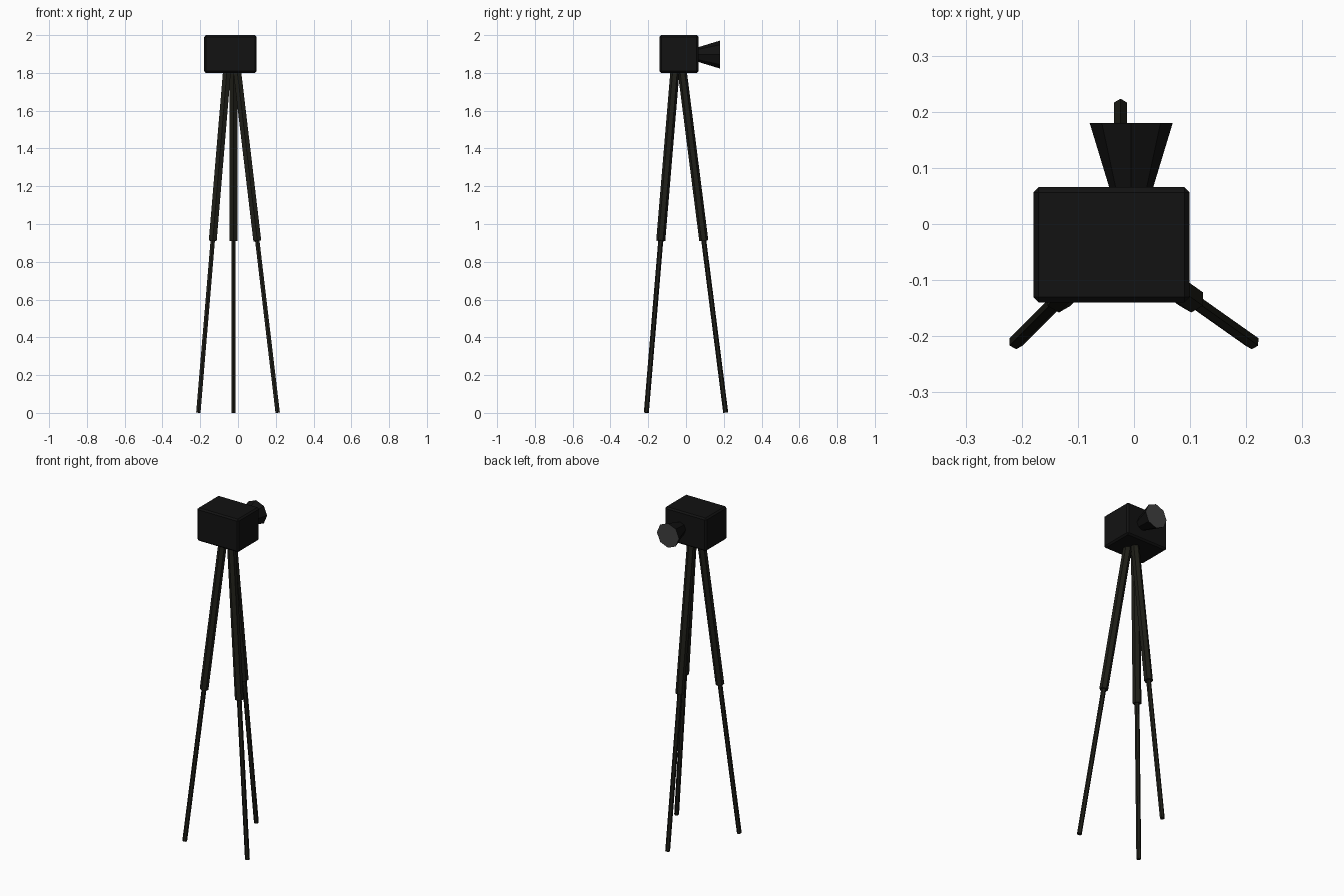
import bpy, math
from mathutils import Vector

if "Cube" in bpy.data.objects:
    bpy.data.objects.remove(bpy.data.objects["Cube"])


def material(name, color):
    m = bpy.data.materials.new(name)
    m.diffuse_color = (*color, 1)
    m.use_nodes = True
    m.node_tree.nodes["Principled BSDF"].inputs["Base Color"].default_value = m.diffuse_color
    return m


black = material("black_case", (0.006, 0.006, 0.006))
olive = material("dark_leg", (0.013, 0.013, 0.009))
glass = material("lens_glass", (0.05, 0.05, 0.05))


def tube(name, a, b, r1, r2, sides, mat, spin=0):
    a, b = Vector(a), Vector(b)
    bpy.ops.mesh.primitive_cone_add(vertices=sides, radius1=r1, radius2=r2, depth=(b - a).length)
    o = bpy.context.object
    o.name = name
    o.location = (a + b) / 2
    o.rotation_mode = 'QUATERNION'
    # tilt straight towards the axis without twisting the section
    o.rotation_quaternion = Vector((0, 0, 1)).rotation_difference(b - a)
    o.data.materials.append(mat)
    return o


# camera body with chamfered edges
bpy.ops.mesh.primitive_cube_add(size=1, location=(-0.04, -0.037, 1.9))
body = bpy.context.object
body.name = "camera_body"
body.scale = (0.278, 0.205, 0.2)
bpy.ops.object.transform_apply(location=False, rotation=False, scale=True)
bev = body.modifiers.new("chamfer", 'BEVEL')
bev.width = 0.009
bev.segments = 1
body.data.materials.append(black)

# flared lens hood at the back, with its glass face
hood = tube("lens_hood", (-0.005, 0.045, 1.897), (-0.005, 0.18, 1.897), 0.033, 0.074, 8, black)
hood.data.materials.append(glass)
for p in hood.data.polygons:
    if p.normal.z > 0.9:
        p.material_index = 1

# tripod legs: thick upper sleeve, thin lower rod
legs = {
    "left": ((-0.21, -0.21, 0.0015), (-0.056, -0.056, 1.84)),
    "right": ((0.21, -0.21, 0.0015), (-0.008, -0.056, 1.84)),
    "back": ((-0.024, 0.21, 0.0015), (-0.024, -0.024, 1.84)),
}
for side, (foot, top) in legs.items():
    foot, top = Vector(foot), Vector(top)
    joint = foot.lerp(top, 0.495)
    tube(side + "_lower_leg", foot, foot.lerp(top, 0.52), 0.0133, 0.0133, 6, olive)
    tube(side + "_upper_leg", joint, top, 0.024, 0.024, 6, olive)
